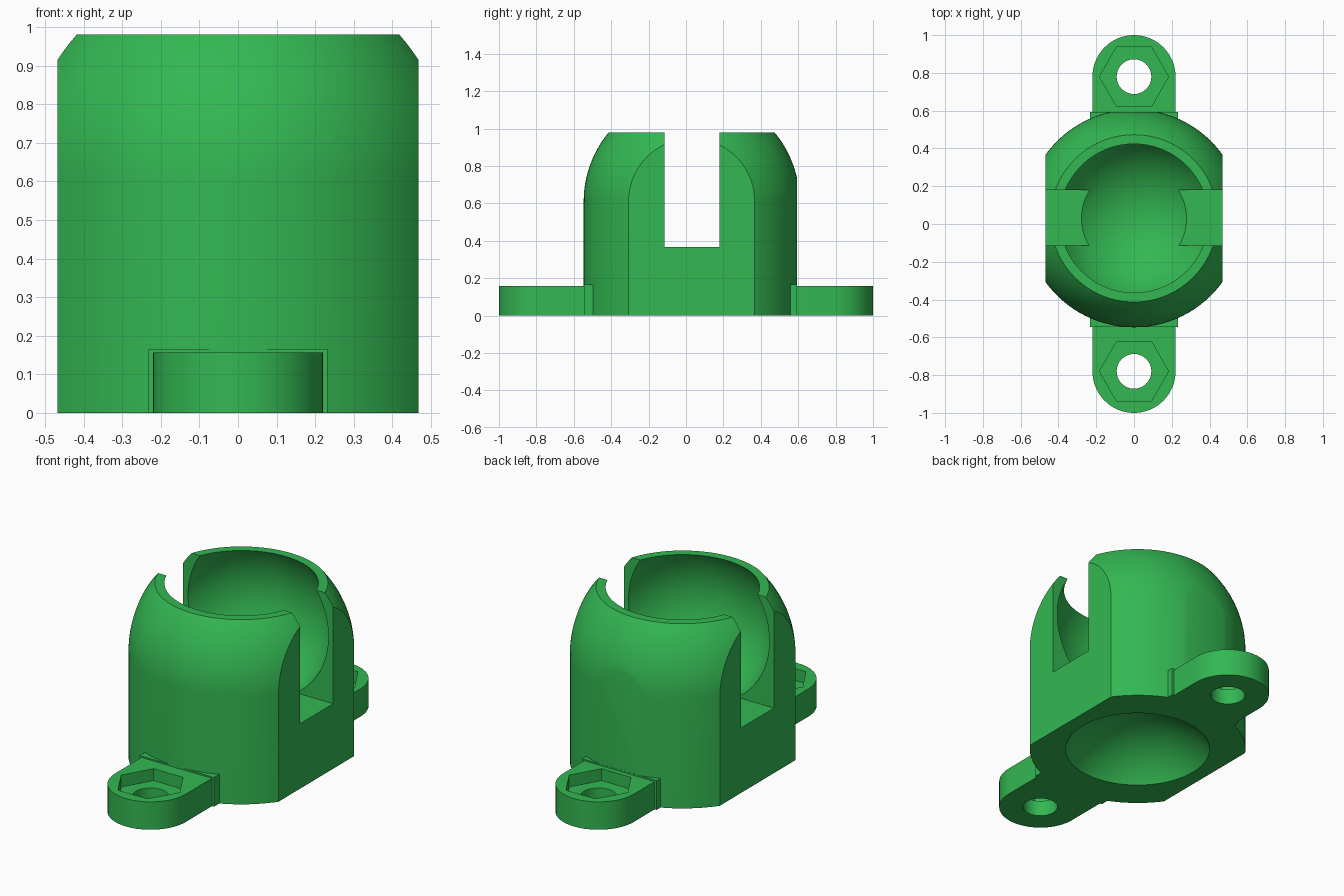
import bpy, bmesh, math
from mathutils import Matrix

if "Cube" in bpy.data.objects:
    bpy.data.objects.remove(bpy.data.objects["Cube"])

CY = 0.03          # centre of the cup along y
R = 0.577          # outer radius of the cup
TOP = 0.98

green = bpy.data.materials.new("green")
green.diffuse_color = (0.033, 0.477, 0.084, 1)
green.use_nodes = True
green.node_tree.nodes["Principled BSDF"].inputs["Base Color"].default_value = green.diffuse_color


def make(name, bm):
    bmesh.ops.recalc_face_normals(bm, faces=bm.faces)
    me = bpy.data.meshes.new(name)
    bm.to_mesh(me)
    bm.free()
    me.materials.append(green)
    ob = bpy.data.objects.new(name, me)
    bpy.context.collection.objects.link(ob)
    return ob


def box(name, x0, x1, y0, y1, z0, z1):
    bm = bmesh.new()
    bmesh.ops.create_cube(bm, size=1)
    for v in bm.verts:
        v.co = ((x0 + x1) / 2 + v.co.x * (x1 - x0),
                (y0 + y1) / 2 + v.co.y * (y1 - y0),
                (z0 + z1) / 2 + v.co.z * (z1 - z0))
    return make(name, bm)


def prism(name, outline, z0, z1):
    bm = bmesh.new()
    f = bm.faces.new([bm.verts.new((x, y, z0)) for x, y in outline])
    ext = bmesh.ops.extrude_face_region(bm, geom=[f])["geom"]
    for v in ext:
        if isinstance(v, bmesh.types.BMVert):
            v.co.z = z1
    return make(name, bm)


def circle(r, cy, n):
    return [(r * math.cos(2 * math.pi * i / n), cy + r * math.sin(2 * math.pi * i / n))
            for i in range(n)]


def ball(name, r, z):
    bm = bmesh.new()
    bmesh.ops.create_uvsphere(bm, u_segments=96, v_segments=48, radius=r,
                              matrix=Matrix.Translation((0, CY, z)))
    return make(name, bm)


def combine(target, other, op):
    mod = target.modifiers.new(op, "BOOLEAN")
    mod.operation, mod.solver, mod.object = op, "EXACT", other
    bpy.context.view_layer.objects.active = target
    bpy.ops.object.modifier_apply(modifier=mod.name)
    bpy.data.objects.remove(other)


# Cup: cylinder with a spherical shoulder and a flat top
rim = math.asin((TOP - 0.61) / R)
profile = [(R, 0)] + [(R * math.cos(rim * i / 16), 0.61 + R * math.sin(rim * i / 16))
                      for i in range(17)]
bm = bmesh.new()
n = 96
rings = [[bm.verts.new((r * math.cos(2 * math.pi * k / n),
                        CY + r * math.sin(2 * math.pi * k / n), z)) for k in range(n)]
         for r, z in profile]
for a, b in zip(rings, rings[1:]):
    for k in range(n):
        bm.faces.new((a[k], a[(k + 1) % n], b[(k + 1) % n], b[k]))
bm.faces.new(rings[0][::-1])
bm.faces.new(rings[-1])
cup = make("socket_cup", bm)

# Flat cheeks left and right, slight flat at the back
combine(cup, box("trim", -0.468, 0.468, -0.8, 0.593, -0.1, 1.2), "INTERSECT")

# Root pads and rounded mounting tabs, front and back
for s, edge in ((-1, -0.546), (1, 0.594)):
    y0, y1 = sorted((s * 0.42, edge))
    combine(cup, box("pad", -0.232, 0.232, y0, y1, 0, 0.165), "UNION")
    arc = [(0.22 * math.cos(math.pi * i / 32), s * (0.78 + 0.22 * math.sin(math.pi * i / 32)))
           for i in range(33)]
    combine(cup, prism("tab", arc + [(-0.22, s * 0.44), (0.22, s * 0.44)], 0, 0.157), "UNION")

# Ball cavity, dished underside and cross slot
combine(cup, ball("cavity", 0.463, 0.737), "DIFFERENCE")
combine(cup, ball("dish", 0.463, -0.257), "DIFFERENCE")
combine(cup, box("slot", -0.7, 0.7, -0.115, 0.18, 0.367, 1.3), "DIFFERENCE")

# Bolt holes with hexagonal nut recesses
for s in (-1, 1):
    combine(cup, prism("hole", circle(0.092, s * 0.78, 32), -0.1, 0.3), "DIFFERENCE")
    combine(cup, prism("nut", circle(0.183, s * 0.78, 6), 0.09, 0.3), "DIFFERENCE")

# Smooth curved walls, keep crisp edges
bpy.ops.object.select_all(action="DESELECT")
cup.select_set(True)
bpy.context.view_layer.objects.active = cup
bpy.ops.object.shade_smooth_by_angle(angle=math.radians(25))
